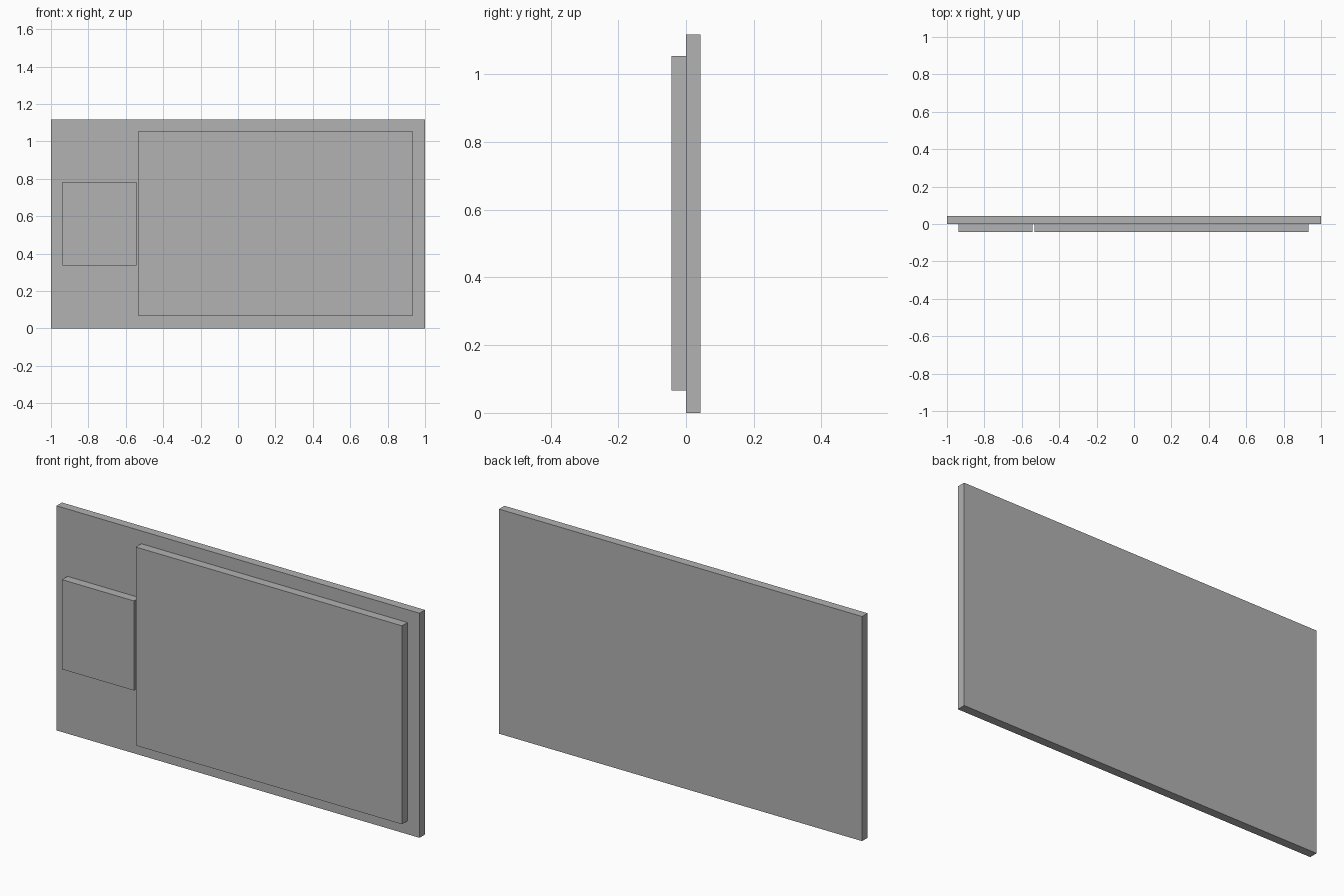
import bpy

cube = bpy.data.objects.get("Cube")
if cube:
    bpy.data.objects.remove(cube, do_unlink=True)

# One plain grey for every part
grey = bpy.data.materials.new("plain_grey")
grey.use_nodes = True
color = (0.445, 0.445, 0.445, 1)
grey.diffuse_color = color
grey.node_tree.nodes["Principled BSDF"].inputs["Base Color"].default_value = color


def slab(name, x, y, z):
    """Box spanning the given (low, high) range on each axis."""
    spans = (x, y, z)
    bpy.ops.mesh.primitive_cube_add(size=1, location=[(a + b) / 2 for a, b in spans])
    ob = bpy.context.object
    ob.name = ob.data.name = name
    ob.scale = [b - a for a, b in spans]
    bpy.ops.object.transform_apply(location=False, rotation=False, scale=True)
    ob.data.materials.append(grey)
    return ob


DEPTH = 0.043
back, front = (0, DEPTH), (-DEPTH, 0)

# Backing board with a large and a small panel on its front
slab("backing_board", (-1, 1), back, (0, 1.118))
slab("large_panel", (-0.533, 0.933), front, (0.066, 1.054))
slab("small_panel", (-0.939, -0.543), front, (0.337, 0.783))
